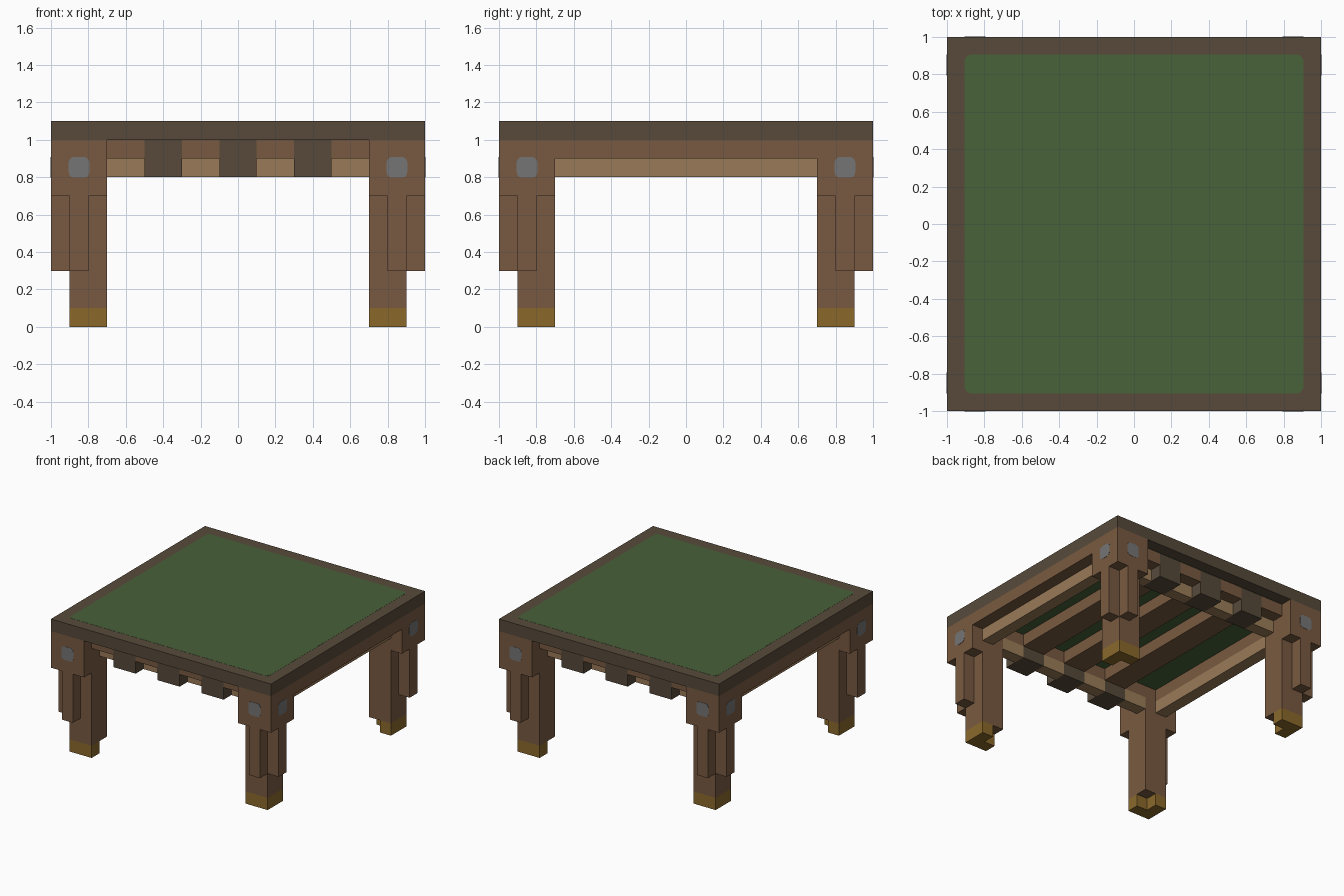
import bpy
import bmesh
import math
from mathutils import Matrix, Vector

cube = bpy.data.objects.get("Cube")
if cube:
    bpy.data.objects.remove(cube, do_unlink=True)


def srgb(hex_code):
    vals = [int(hex_code[i:i + 2], 16) / 255 for i in (0, 2, 4)]
    return [v / 12.92 if v <= 0.04045 else ((v + 0.055) / 1.055) ** 2.4 for v in vals] + [1.0]


def material(name, hex_code):
    mat = bpy.data.materials.new(name)
    mat.use_nodes = True
    colour = srgb(hex_code)
    mat.diffuse_color = colour
    bsdf = mat.node_tree.nodes["Principled BSDF"]
    bsdf.inputs["Base Color"].default_value = colour
    bsdf.inputs["Roughness"].default_value = 0.9
    return mat


brown = material("brown wood", "795A41")
dark = material("dark wood", "574A3A")
tan = material("tan wood", "9A7B58")
green = material("green felt", "48623A")
gold = material("gold metal", "8A692B")
grey = material("grey metal", "757575")


def prism(name, outline, z0, z1, mat, matrix=Matrix.Identity(4)):
    """Extrude a flat outline from z0 to z1, then place it with a matrix."""
    bm = bmesh.new()
    face = bm.faces.new([bm.verts.new((x, y, z0)) for x, y in outline])
    ext = bmesh.ops.extrude_face_region(bm, geom=[face])
    top = [v for v in ext["geom"] if isinstance(v, bmesh.types.BMVert)]
    bmesh.ops.translate(bm, verts=top, vec=Vector((0, 0, z1 - z0)))
    bm.transform(matrix)
    bmesh.ops.recalc_face_normals(bm, faces=bm.faces)
    mesh = bpy.data.meshes.new(name)
    bm.to_mesh(mesh)
    bm.free()
    mesh.materials.append(mat)
    obj = bpy.data.objects.new(name, mesh)
    bpy.context.collection.objects.link(obj)
    return obj


def box(name, x, y, z, mat, matrix=Matrix.Identity(4)):
    corners = [(x[0], y[0]), (x[1], y[0]), (x[1], y[1]), (x[0], y[1])]
    return prism(name, corners, z[0], z[1], mat, matrix)


def rounded_square(half, radius, steps=3):
    pts = []
    for q in range(4):
        mid = math.radians(45 + 90 * q)
        cx = math.copysign(half - radius, math.cos(mid))
        cy = math.copysign(half - radius, math.sin(mid))
        for i in range(steps + 1):
            a = math.radians(90 * q + 90 * i / steps)
            pts.append((cx + radius * math.cos(a), cy + radius * math.sin(a)))
    return pts


# Table top with felt on both faces
box("table_top", (-1, 1), (-1, 1), (1.0, 1.1), dark)
felt = rounded_square(0.905, 0.03)
prism("felt_top", felt, 1.099, 1.101, green)
prism("felt_underside", felt, 0.999, 1.001, green)

# Legs, modelled at the +x +y corner and mirrored to the others
foot_outline = [(0.9, 0.9), (0.7, 0.9), (0.7, 0.8), (0.8, 0.8), (0.8, 0.7), (0.9, 0.7)]
stud = rounded_square(0.055, 0.028)
for side, sx in (("left", 1), ("right", -1)):
    for end, sy in (("front", -1), ("back", 1)):
        m = Matrix.Diagonal((sx, sy, 1, 1))
        tag = f"{end}_{side}"
        box(f"leg_head_{tag}", (0.7, 1), (0.7, 1), (0.7, 1), brown, m)
        box(f"leg_post_{tag}", (0.7, 0.9), (0.7, 0.9), (0.1, 0.7), brown, m)
        box(f"leg_end_batten_{tag}", (0.8, 0.9), (0.9, 1), (0.3, 0.7), brown, m)
        box(f"leg_side_batten_{tag}", (0.9, 1), (0.8, 0.9), (0.3, 0.7), brown, m)
        prism(f"foot_{tag}", foot_outline, 0, 0.1, gold, m)
        # Studs on both outer faces of the head
        face_y = Matrix.Translation((0.85, 1, 0.853)) @ Matrix.Rotation(math.pi / 2, 4, "X")
        face_x = Matrix.Translation((1, 0.85, 0.853)) @ Matrix.Rotation(math.pi / 2, 4, "Y")
        prism(f"end_stud_{tag}", stud, -0.002, 0.002, grey, m @ face_y)
        prism(f"side_stud_{tag}", stud, -0.002, 0.002, grey, m @ face_x)

# Side rails, flush with the leg heads, over a recessed tan rail
for side, sx in (("left", 1), ("right", -1)):
    m = Matrix.Diagonal((sx, 1, 1, 1))
    box(f"side_rail_{side}", (0.8, 1), (-0.7, 0.7), (0.9, 1), brown, m)
    box(f"lower_side_rail_{side}", (0.8, 0.9), (-0.7, 0.7), (0.8, 0.9), tan, m)

# Front and back rails, broken up by dark blocks
block_centres = (-0.4, 0, 0.4)
gaps = ((-0.7, -0.5), (-0.3, -0.1), (0.1, 0.3), (0.5, 0.7))
for end, sy in (("front", -1), ("back", 1)):
    m = Matrix.Diagonal((1, sy, 1, 1))
    for i, gap in enumerate(gaps):
        box(f"{end}_rail_{i}", gap, (0.7, 0.9), (0.9, 1), brown, m)
        box(f"lower_{end}_rail_{i}", gap, (0.7, 0.8), (0.8, 0.9), tan, m)
    for i, cx in enumerate(block_centres):
        box(f"{end}_block_{i}", (cx - 0.1, cx + 0.1), (0.7, 0.9), (0.8, 1), dark, m)

# Joists under the top
for i, cx in enumerate(block_centres):
    box(f"joist_{i}", (cx - 0.1, cx + 0.1), (-0.7, 0.7), (0.9, 1), brown)
